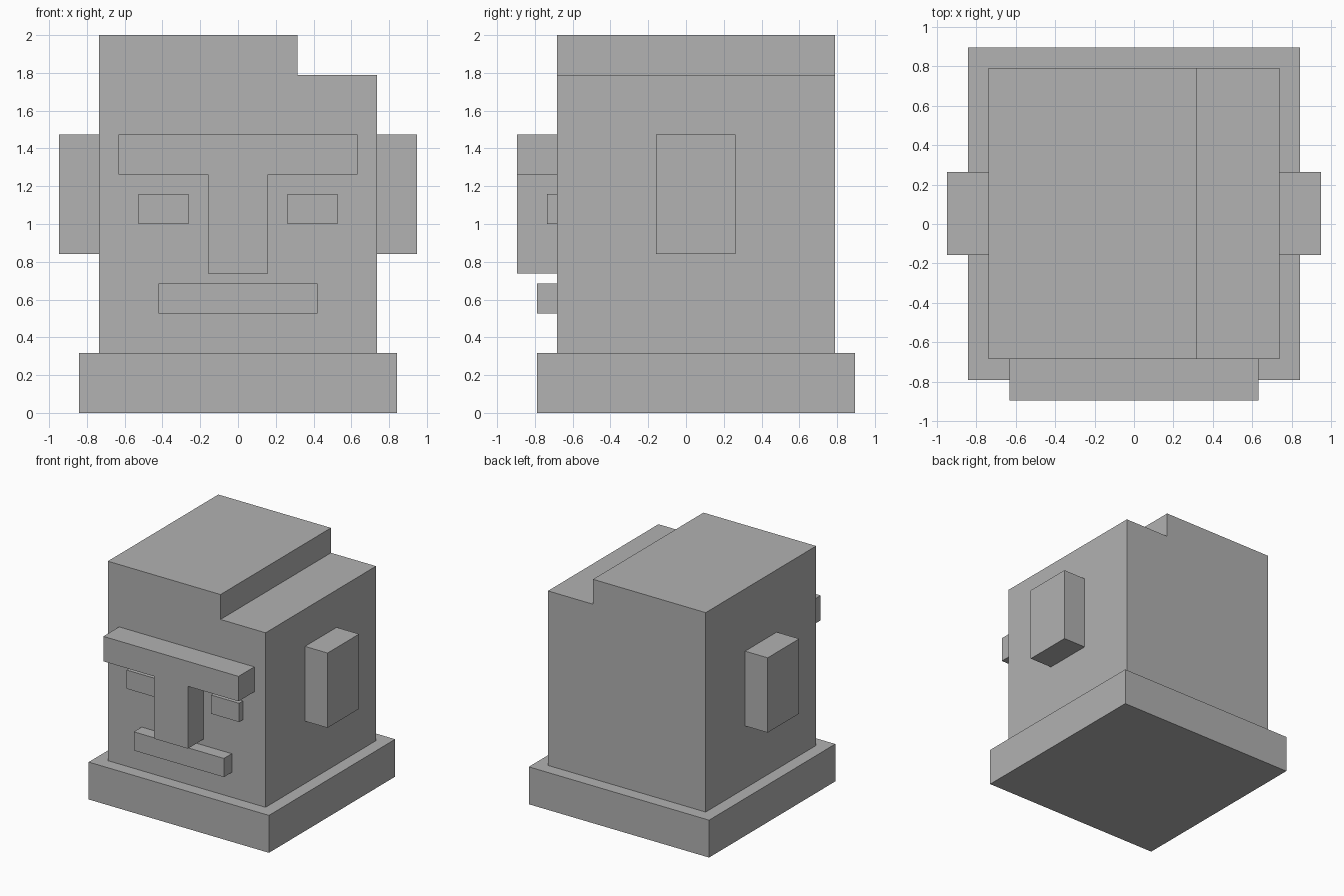
import bpy, bmesh

if "Cube" in bpy.data.objects:
    bpy.data.objects.remove(bpy.data.objects["Cube"])

U = 2 / 19  # modelling unit: the statue is 19 units tall

stone = bpy.data.materials.new("grey stone")
stone.diffuse_color = (0.445, 0.445, 0.445, 1)
stone.use_nodes = True
stone.node_tree.nodes["Principled BSDF"].inputs["Base Color"].default_value = stone.diffuse_color


def extrude(name, outline, y0, y1):
    """Extrude an (x, z) outline, counter-clockwise from the front, from y0 back to y1."""
    bm = bmesh.new()
    face = bm.faces.new([bm.verts.new((x * U, y0 * U, z * U)) for x, z in outline])
    back = bmesh.ops.extrude_face_region(bm, geom=[face], use_keep_orig=True)["geom"]
    verts = [v for v in back if isinstance(v, bmesh.types.BMVert)]
    bmesh.ops.translate(bm, verts=verts, vec=(0, (y1 - y0) * U, 0))
    bmesh.ops.recalc_face_normals(bm, faces=bm.faces)
    mesh = bpy.data.meshes.new(name)
    bm.to_mesh(mesh)
    bm.free()
    mesh.materials.append(stone)
    obj = bpy.data.objects.new(name, mesh)
    bpy.context.collection.objects.link(obj)
    return obj


def box(name, x0, x1, y0, y1, z0, z1):
    return extrude(name, [(x0, z0), (x1, z0), (x1, z1), (x0, z1)], y0, y1)


# Plinth
box("base", -8, 8, -7.5, 8.5, 0, 3)

# Head block with the stepped top
extrude("head", [(-7, 3), (7, 3), (7, 17), (3, 17), (3, 19), (-7, 19)], -6.5, 7.5)

# Brow and nose as one T-shaped block
extrude("brow_and_nose", [(-1.5, 7), (1.5, 7), (1.5, 12), (6, 12), (6, 14),
                          (-6, 14), (-6, 12), (-1.5, 12)], -8.5, -6.5)

# Mouth
box("mouth", -4, 4, -7.5, -6.5, 5, 6.5)

# Eyes and ears, mirrored across the middle
for part in (box("eyes", 2.5, 5, -7, -6.5, 9.5, 11),
             box("ears", 7, 9, -1.5, 2.5, 8, 14)):
    part.modifiers.new("Mirror", 'MIRROR')
